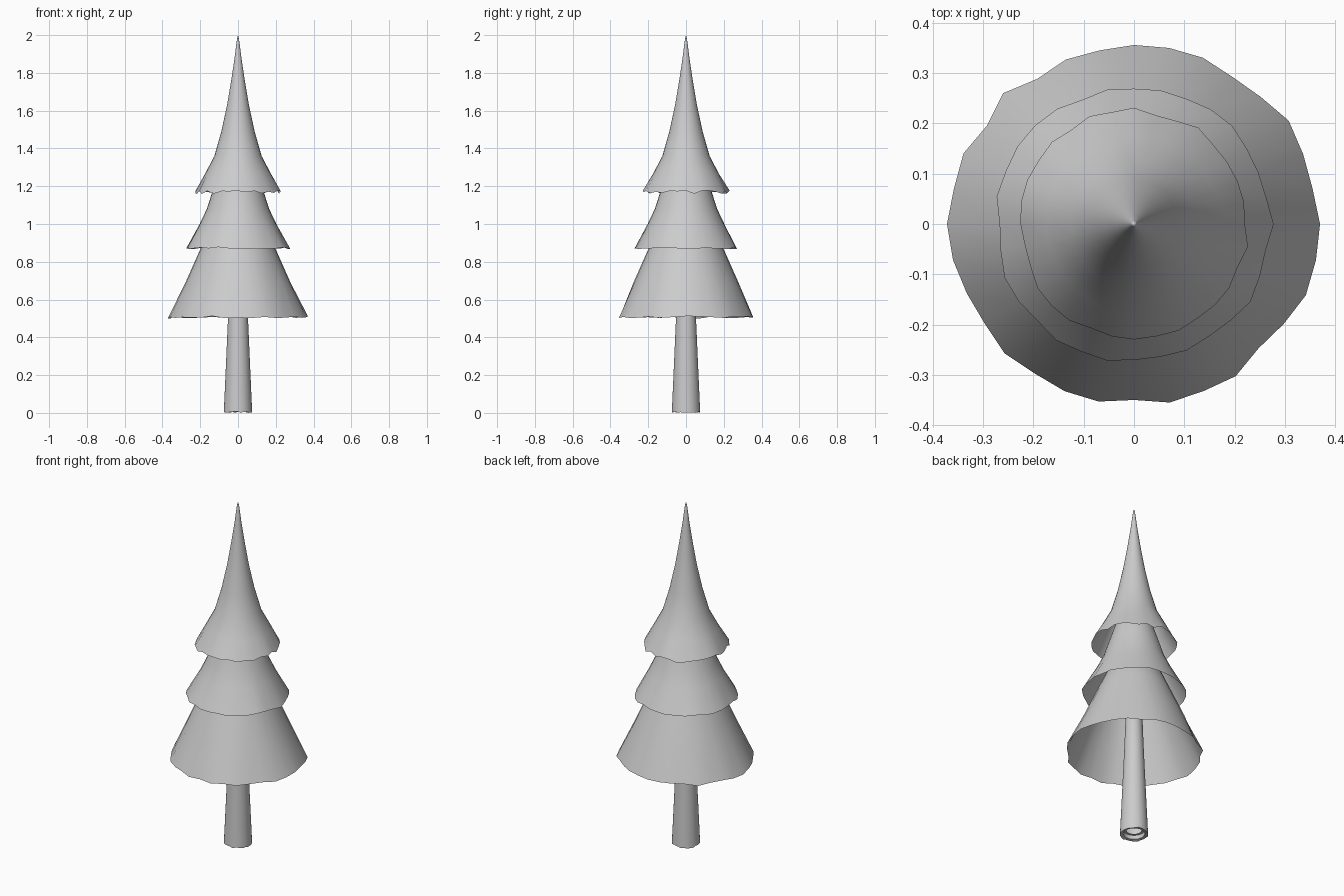
import bpy, bmesh, math, random

if "Cube" in bpy.data.objects:
    bpy.data.objects.remove(bpy.data.objects["Cube"])

random.seed(4)
N = 32


def lathe(name, rings, tip=None):
    """rings: list of (radii, heights), each a number or one value per side."""
    bm = bmesh.new()
    loops = []
    for r, z in rings:
        rs = r if isinstance(r, list) else [r] * N
        zs = z if isinstance(z, list) else [z] * N
        loops.append([bm.verts.new((rs[i] * math.cos(i * math.tau / N),
                                    rs[i] * math.sin(i * math.tau / N), zs[i]))
                      for i in range(N)])
    for a, b in zip(loops, loops[1:]):
        for i in range(N):
            j = (i + 1) % N
            bm.faces.new((a[i], a[j], b[j], b[i]))
    if tip is not None:
        t = bm.verts.new((0, 0, tip))
        for i in range(N):
            bm.faces.new((loops[-1][i], loops[-1][(i + 1) % N], t))
    me = bpy.data.meshes.new(name)
    bm.to_mesh(me)
    bm.free()
    ob = bpy.data.objects.new(name, me)
    bpy.context.collection.objects.link(ob)
    bpy.ops.object.select_all(action='DESELECT')
    ob.select_set(True)
    bpy.context.view_layer.objects.active = ob
    bpy.ops.object.shade_smooth_by_angle(angle=math.radians(40))
    return ob


def ragged(base, amount):
    return [base + random.uniform(-amount, amount) for _ in range(N)]


# trunk: tapered, with a shallow recess underneath
lathe("trunk", [(0.04, 0.03), (0.055, 0.03), (0.058, 0.008), (0.075, ragged(0.004, 0.004)),
                (0.064, 0.25), (0.053, 0.5), (0.04, 0.85)], 0.9)

# lower branches: uneven hem
hem = [.37, .362, .364, .37, .357, .352, .358, .357, .356, .352, .354, .347, .368, .352,
       .367, .365, .372, .367, .36, .357, .364, .357, .36, .36, .35, .362, .36, .364,
       .35, .358, .37, .369]
lathe("lower_branches", [(hem, ragged(0.506, 0.007)), (0.278, 0.69), (0.198, 0.87),
                         (0.14, 1.0), (0.06, 1.1)], 1.12)

# middle branches
lathe("middle_branches", [(ragged(0.273, 0.006), ragged(0.872, 0.006)), (0.203, 1.0),
                          (0.165, 1.08), (0.136, 1.17), (0.1, 1.28), (0.05, 1.38)], 1.4)

# top branches: flared skirt and slender curved spire
lathe("top_branches", [(ragged(0.226, 0.006), ragged(1.168, 0.009)), (0.175, 1.265),
                       (0.125, 1.36), (0.088, 1.49), (0.058, 1.63), (0.036, 1.76),
                       (0.018, 1.88), (0.006, 1.975)], 2.0)
